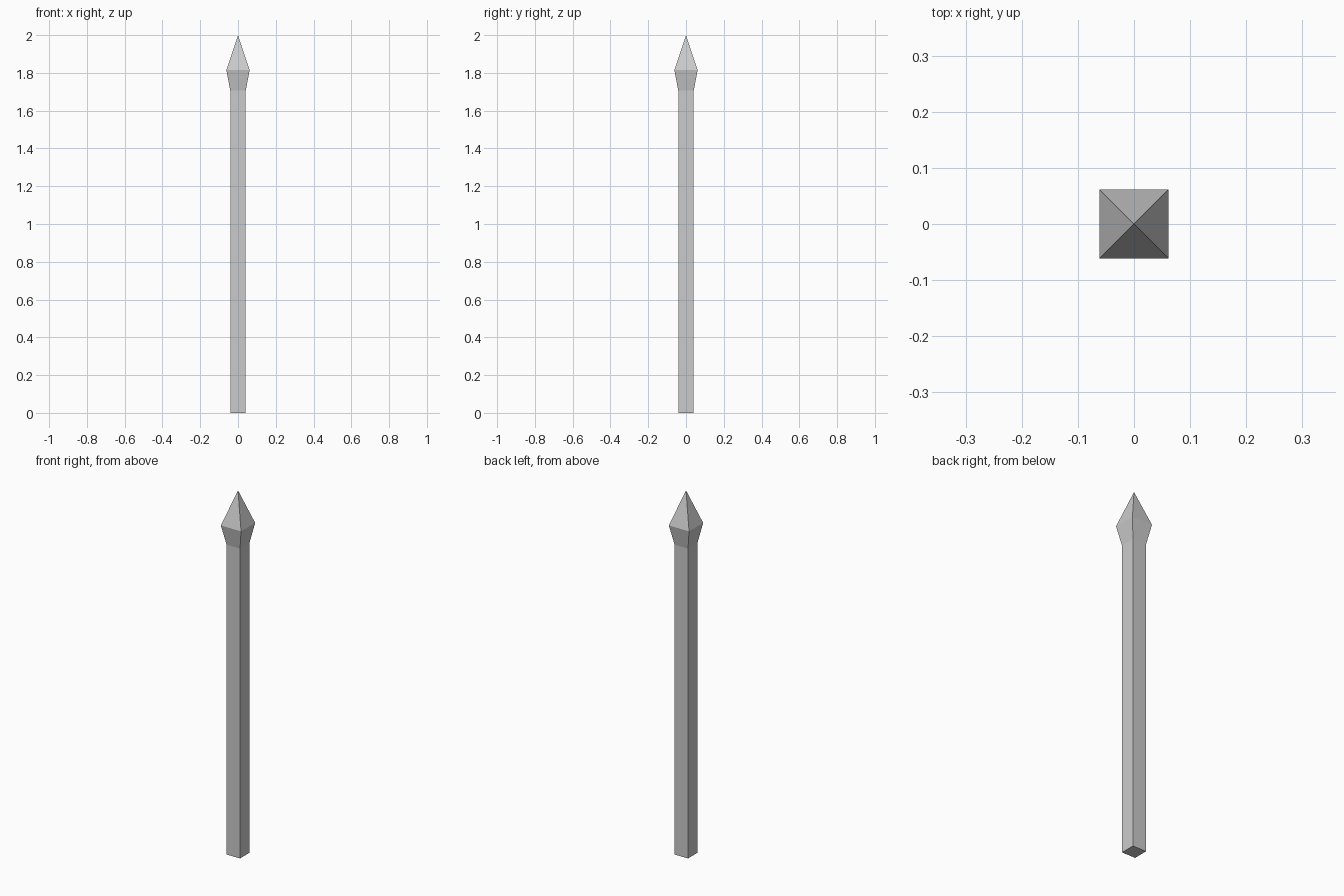
import bpy, bmesh

if "Cube" in bpy.data.objects:
    bpy.data.objects.remove(bpy.data.objects["Cube"])

# Square cross-sections of the post: (half width, height)
rings = [(0.041, 0.0), (0.041, 1.706), (0.0615, 1.814)]
tip_z = 2.0
corners = [(-1, -1), (1, -1), (1, 1), (-1, 1)]

bm = bmesh.new()
loops = [[bm.verts.new((sx * h, sy * h, z)) for sx, sy in corners] for h, z in rings]
tip = bm.verts.new((0, 0, tip_z))

# Shaft and flared collar
for low, high in zip(loops, loops[1:]):
    for i in range(4):
        j = (i + 1) % 4
        bm.faces.new((low[i], low[j], high[j], high[i]))

# Pyramid point and flat base
for i in range(4):
    bm.faces.new((loops[-1][i], loops[-1][(i + 1) % 4], tip))
bm.faces.new(loops[0][::-1])
bmesh.ops.recalc_face_normals(bm, faces=bm.faces)

mesh = bpy.data.meshes.new("pointed_post")
bm.to_mesh(mesh)
bm.free()
bpy.context.collection.objects.link(bpy.data.objects.new("pointed_post", mesh))
